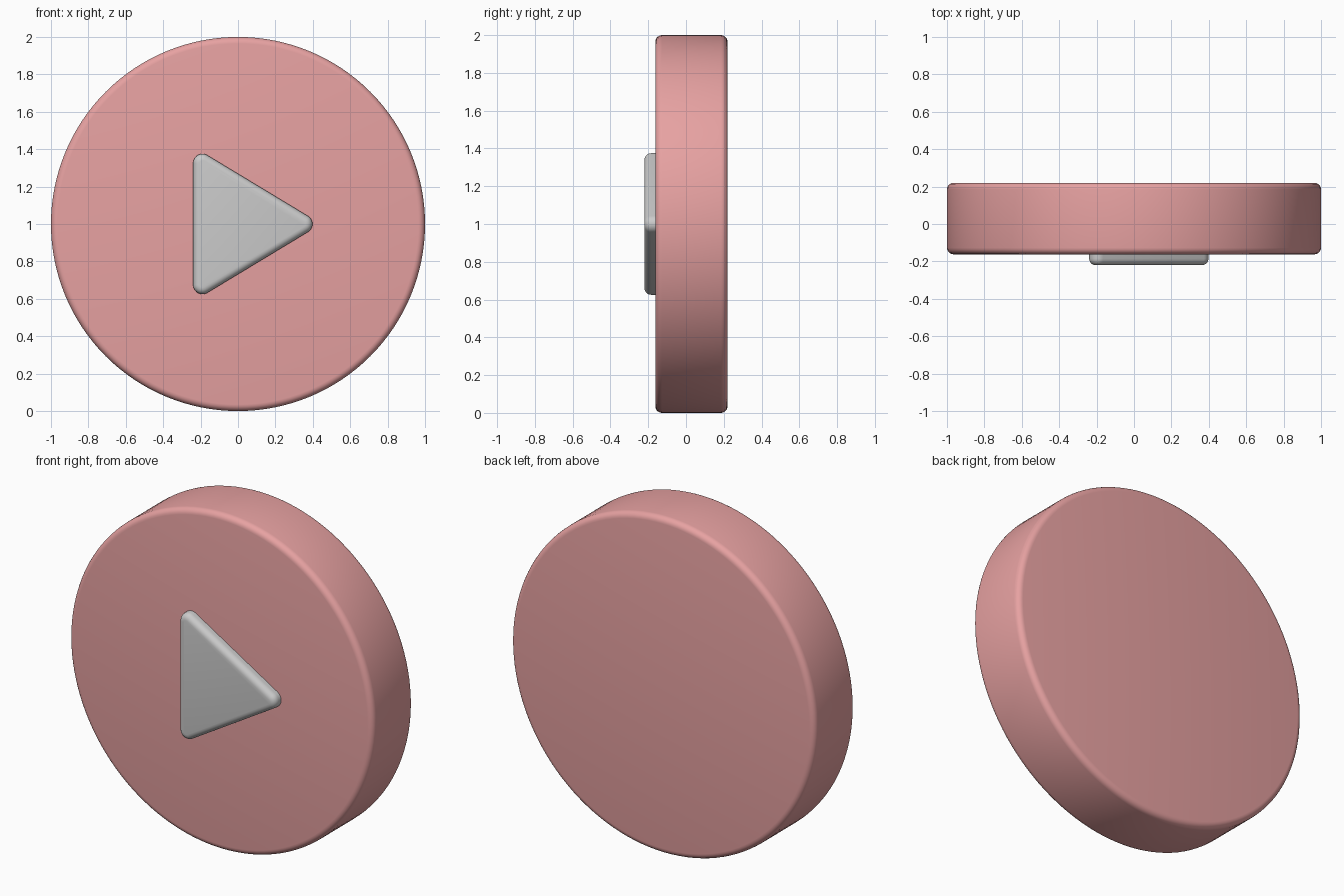
import bpy, bmesh, math
from mathutils import Vector

if "Cube" in bpy.data.objects:
    bpy.data.objects.remove(bpy.data.objects["Cube"])


def prism(name, outline, y_front, y_back, bevel, segments):
    """Extrude an x/z outline along y and round its front and back rims."""
    bm = bmesh.new()
    face = bm.faces.new([bm.verts.new((x, y_front, z)) for x, z in outline])
    ext = bmesh.ops.extrude_face_region(bm, geom=[face])
    moved = [v for v in ext["geom"] if isinstance(v, bmesh.types.BMVert)]
    bmesh.ops.translate(bm, verts=moved, vec=Vector((0, y_back - y_front, 0)))
    bmesh.ops.recalc_face_normals(bm, faces=bm.faces)
    rims = [e for e in bm.edges
            if abs(e.verts[0].co.y - e.verts[1].co.y) < 1e-6]
    bmesh.ops.bevel(bm, geom=rims, offset=bevel, segments=segments,
                    profile=0.5, affect='EDGES', clamp_overlap=True)
    bmesh.ops.recalc_face_normals(bm, faces=bm.faces)
    mesh = bpy.data.meshes.new(name)
    bm.to_mesh(mesh)
    bm.free()
    obj = bpy.data.objects.new(name, mesh)
    bpy.context.collection.objects.link(obj)
    bpy.ops.object.select_all(action='DESELECT')
    obj.select_set(True)
    bpy.context.view_layer.objects.active = obj
    bpy.ops.object.shade_smooth_by_angle(angle=math.radians(35))
    return obj


def arc(cx, cz, r, start, end, steps):
    angles = [math.radians(start + (end - start) * i / steps) for i in range(steps + 1)]
    return [(cx + r * math.cos(a), cz + r * math.sin(a)) for a in angles]


# round button body
disc = prism("button_disc", arc(0, 1, 1, 0, 360, 128)[:-1], -0.162, 0.22, 0.035, 5)
pink = bpy.data.materials.new("pink")
pink.diffuse_color = (0.80, 0.36, 0.36, 1)
pink.use_nodes = True
pink.node_tree.nodes["Principled BSDF"].inputs["Base Color"].default_value = pink.diffuse_color
disc.data.materials.append(pink)

# raised triangle with rounded corners
r = 0.05
outline = (arc(0.348, 1, r, -59, 59, 10)
           + arc(-0.19, 1.325, r, 59, 180, 10)
           + arc(-0.19, 0.675, r, 180, 301, 10))
prism("play_triangle", outline, -0.22, -0.08, 0.035, 5)
